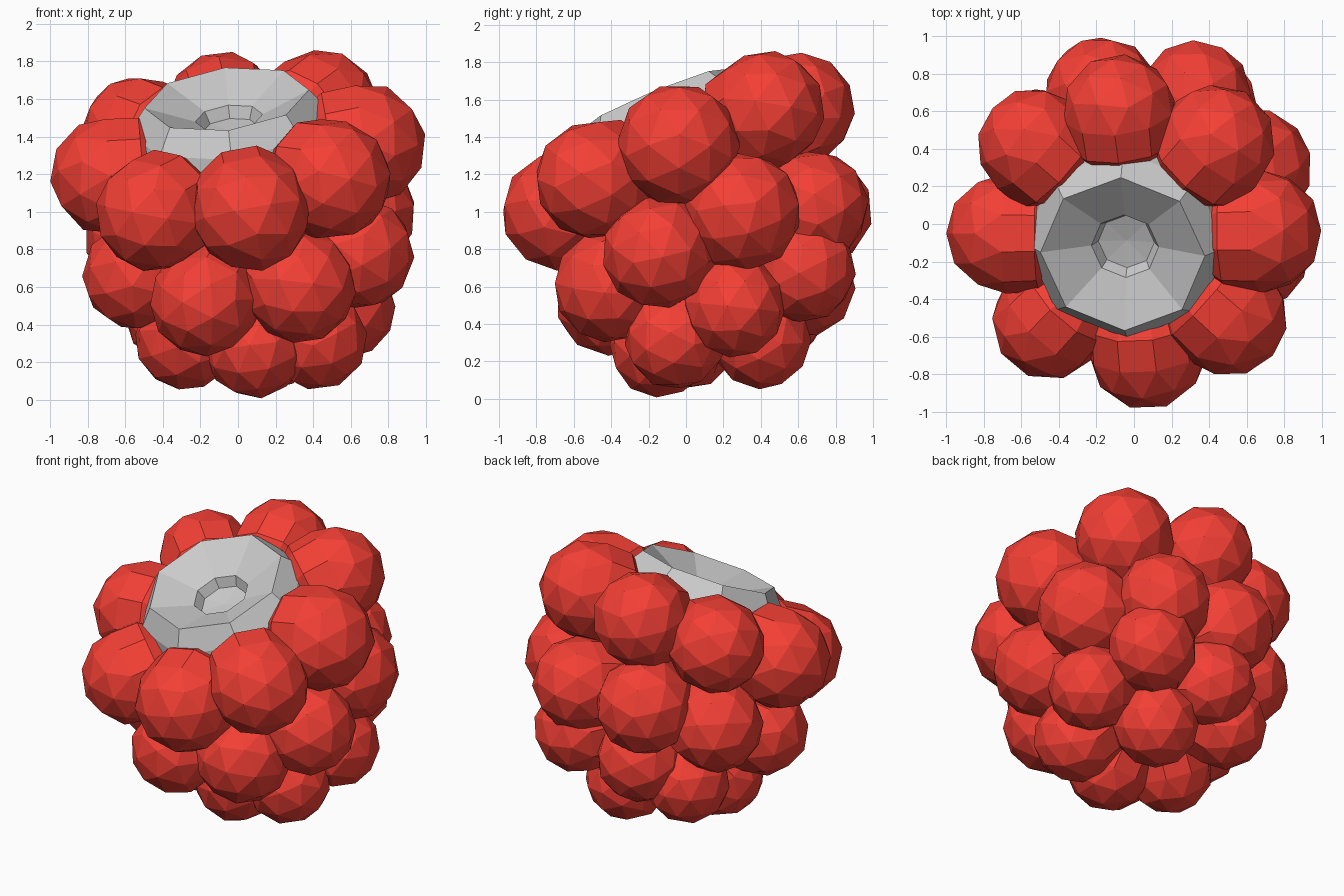
import bpy, bmesh, math
from mathutils import Vector

if "Cube" in bpy.data.objects:
    bpy.data.objects.remove(bpy.data.objects["Cube"])

red = bpy.data.materials.new("berry_red")
red.diffuse_color = (0.90, 0.05, 0.035, 1)
red.use_nodes = True
red.node_tree.nodes["Principled BSDF"].inputs["Base Color"].default_value = red.diffuse_color

AXIS = Vector((-0.11, -0.38, 0.92)).normalized()   # tilted axis of the berry
RIM = Vector((-0.06, -0.16, 1.60))                 # centre of the open rim
UP = Vector((0, 0, 1))


def finish(bm, name, mat=None):
    me = bpy.data.meshes.new(name)
    bmesh.ops.recalc_face_normals(bm, faces=bm.faces[:])
    bm.to_mesh(me)
    bm.free()
    ob = bpy.data.objects.new(name, me)
    bpy.context.collection.objects.link(ob)
    if mat:
        me.materials.append(mat)
    return ob


def aim(ob, location, direction):
    """Place an object with its local z along a direction."""
    ob.rotation_mode = 'QUATERNION'
    ob.rotation_quaternion = UP.rotation_difference(direction)
    ob.location = location


def lathe(name, profile, sides):
    """Revolve (radius, height) points around z, closing both ends with a point."""
    bm = bmesh.new()
    rings = []
    for r, h in profile:
        if r == 0:
            rings.append([bm.verts.new((0, 0, h))] * sides)
        else:
            rings.append([bm.verts.new((r * math.sin(a), -r * math.cos(a), h))
                          for a in (2 * math.pi * i / sides for i in range(sides))])
    for lo, hi in zip(rings, rings[1:]):
        for i in range(sides):
            j = (i + 1) % sides
            bm.faces.new(list(dict.fromkeys((lo[i], lo[j], hi[j], hi[i]))))
    return finish(bm, name)


def drupelet(name, centre, r, direction):
    """Half icosphere dome whose rim runs straight back into the core."""
    bm = bmesh.new()
    bmesh.ops.create_icosphere(bm, subdivisions=2, radius=r)
    bmesh.ops.delete(bm, geom=[v for v in bm.verts if v.co.z < -0.01], context='VERTS')
    for depth, scale in ((-0.55, 0.97), (-1.0, 0.6)):
        edge = [e for e in bm.edges if e.is_boundary]
        new = bmesh.ops.extrude_edge_only(bm, edges=edge)["geom"]
        for v in (g for g in new if isinstance(g, bmesh.types.BMVert)):
            flat = Vector((v.co.x, v.co.y, 0)).normalized() * r * scale
            v.co = (flat.x, flat.y, depth * r)
    aim(finish(bm, name, red), centre, direction)


# Pale core with dished top and small central pit
core = lathe("core", [(0, -0.19), (0.15, -0.175), (0.18, -0.11), (0.44, 0),
                      (0.54, -0.13), (0.58, -0.28), (0.53, -0.65),
                      (0.45, -0.95), (0.30, -1.20), (0, -1.30)], 8)
aim(core, RIM, AXIS)

# Drupelets in tilted rings, each pointing away from a centre: x, y, z, radius
rings = {
    "upper_drupelet": ((0, -0.05, 1.25), [
        (0.67, -0.04, 1.36, 0.33), (0.50, -0.49, 1.17, 0.32), (0.07, -0.67, 1.00, 0.32),
        (-0.45, -0.52, 0.99, 0.31), (-0.68, -0.05, 1.19, 0.32), (-0.53, 0.42, 1.42, 0.305),
        (-0.08, 0.60, 1.55, 0.305), (0.44, 0.43, 1.55, 0.315)]),
    "middle_drupelet": ((0.04, 0.15, 0.90), [
        (0.64, -0.15, 0.78, 0.30), (0.33, -0.41, 0.60, 0.30), (-0.18, -0.41, 0.52, 0.29),
        (-0.54, -0.06, 0.66, 0.29), (-0.52, 0.42, 0.87, 0.30), (-0.17, 0.69, 1.01, 0.31),
        (0.33, 0.68, 1.03, 0.30), (0.63, 0.30, 1.00, 0.32)]),
    "lower_drupelet": ((0.06, 0.20, 0.75), [
        (0.42, -0.06, 0.32, 0.27), (0.09, -0.14, 0.275, 0.27), (-0.28, 0.01, 0.32, 0.27),
        (-0.34, 0.47, 0.46, 0.27), (-0.10, 0.63, 0.61, 0.28), (0.38, 0.63, 0.69, 0.28),
        (0.57, 0.26, 0.49, 0.27)]),
    "bottom_drupelet": ((0.06, 0.20, 0.75), [(0.16, 0.40, 0.32, 0.27)]),
}
for name, (hub, balls) in rings.items():
    for i, (x, y, z, r) in enumerate(balls):
        p = Vector((x, y, z))
        drupelet(f"{name}_{i + 1}", p, r, p - Vector(hub))
